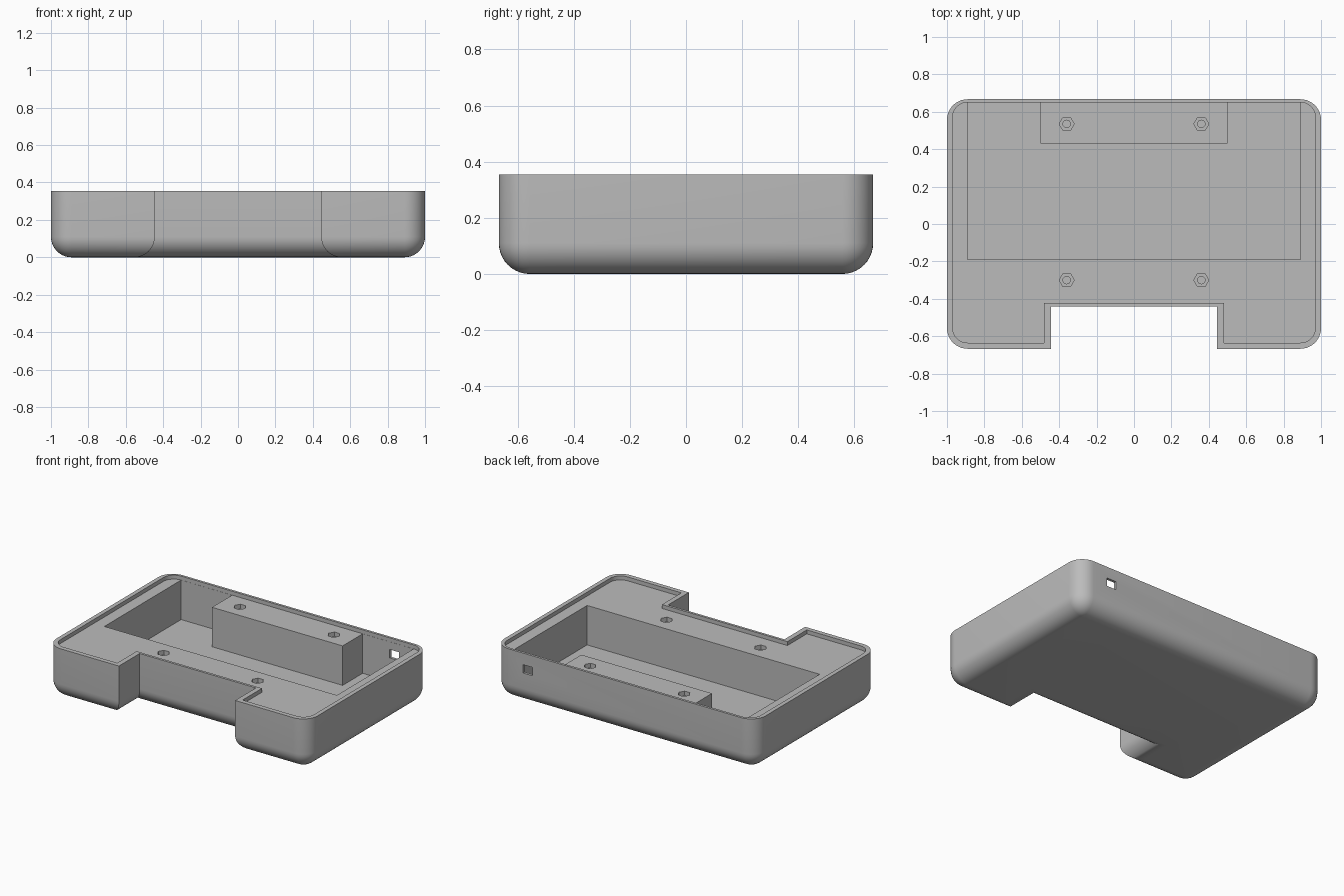
import bpy, bmesh, math

if "Cube" in bpy.data.objects:
    bpy.data.objects.remove(bpy.data.objects["Cube"])

X, Y, H, R = 1.0, 0.667, 0.355, 0.11      # half width, half depth, height, rounding
NX, NY = 0.445, -0.44                     # notch half width and notch wall
FLOOR, SHELF = 0.055, 0.328
SEG = 10

grey = bpy.data.materials.new("plain grey")
grey.diffuse_color = (0.5, 0.5, 0.5, 1)
grey.use_nodes = True
grey.node_tree.nodes["Principled BSDF"].inputs["Base Color"].default_value = grey.diffuse_color


def outline(x, front, back, r, nx, ny):
    """Rounded rectangle with a square notch in the front, counter-clockwise."""
    pts = [(-nx, front), (-nx, ny), (nx, ny), (nx, front)]
    corners = [(x - r, front + r, -90), (x - r, back - r, 0),
               (r - x, back - r, 90), (r - x, front + r, 180)]
    for cx, cy, start in corners:
        for i in range(SEG + 1):
            a = math.radians(start + 90 * i / SEG)
            pts.append((cx + r * math.cos(a), cy + r * math.sin(a)))
    return pts


def loft(name, levels):
    """Closed solid through matching outlines given as (points, z)."""
    bm = bmesh.new()
    rings = [[bm.verts.new((px, py, z)) for px, py in pts] for pts, z in levels]
    n = len(rings[0])
    for lo, hi in zip(rings, rings[1:]):
        for i in range(n):
            j = (i + 1) % n
            bm.faces.new((lo[i], lo[j], hi[j], hi[i]))
    bm.faces.new(rings[0][::-1])
    bm.faces.new(rings[-1])
    bmesh.ops.remove_doubles(bm, verts=bm.verts, dist=1e-5)
    bmesh.ops.recalc_face_normals(bm, faces=bm.faces)
    mesh = bpy.data.meshes.new(name)
    bm.to_mesh(mesh)
    bm.free()
    mesh.materials.append(grey)
    ob = bpy.data.objects.new(name, mesh)
    bpy.context.collection.objects.link(ob)
    return ob


def prism(name, pts, z0, z1):
    return loft(name, [(pts, z0), (pts, z1)])


def ring(cx, cy, r, n):
    return [(cx + r * math.cos(math.tau * i / n), cy + r * math.sin(math.tau * i / n))
            for i in range(n)]


def cut(target, cutter):
    mod = target.modifiers.new("cut", 'BOOLEAN')
    mod.operation, mod.solver, mod.object = 'DIFFERENCE', 'EXACT', cutter
    bpy.context.view_layer.objects.active = target
    bpy.ops.object.modifier_apply(modifier=mod.name)
    bpy.data.objects.remove(cutter)


# Outer shell with rounded bottom edge all the way round, notch included
levels = []
for i in range(SEG + 1):
    a = math.radians(90 * i / SEG)
    d = R * (1 - math.sin(a))
    levels.append((outline(X - d, -Y + d, Y - d, max(R - d, 0), NX + d, NY + d),
                   R * (1 - math.cos(a))))
levels.append((outline(X, -Y, Y, R, NX, NY), H))
case = loft("case", levels)

# Recess inside the rim
cut(case, prism("rim_cutter", outline(0.97, -0.635, 0.65, 0.08, 0.48, -0.423), SHELF, 0.45))

# Deep compartment, wrapped around the mounting block at the back
back = 0.649
cavity = [(-0.89, -0.19), (0.89, -0.19), (0.89, back), (0.5, back),
          (0.5, 0.43), (-0.5, 0.43), (-0.5, back), (-0.89, back)]
cut(case, prism("compartment_cutter", cavity, FLOOR, 0.4))

# Hexagonal nut pockets with a round pilot hole
for sx in (-0.36, 0.36):
    for sy in (0.535, -0.3):
        cut(case, prism("nut_cutter", ring(sx, sy, 0.04, 6), SHELF - 0.03, 0.4))
        cut(case, prism("screw_cutter", ring(sx, sy, 0.02, 16), 0.15, 0.4))

# Socket opening through the back wall
cut(case, prism("socket_cutter", [(0.707, 0.6), (0.78, 0.6), (0.78, 0.7), (0.707, 0.7)],
                0.217, 0.275))

# Smooth the rounded edges, keep the rest crisp
bpy.ops.object.select_all(action='DESELECT')
case.select_set(True)
bpy.context.view_layer.objects.active = case
bpy.ops.object.shade_smooth_by_angle(angle=math.radians(30))
